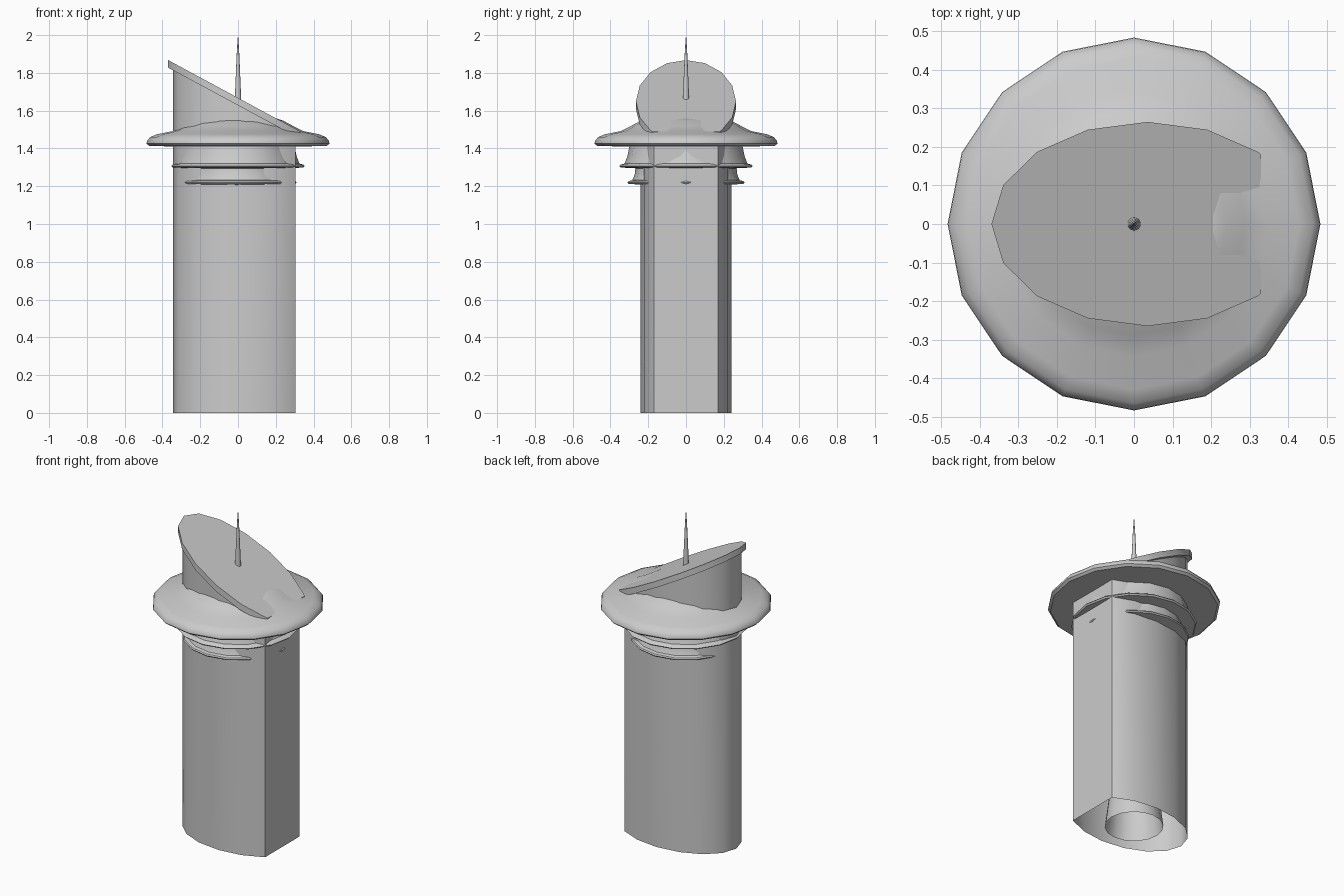
import bpy, bmesh, math

if "Cube" in bpy.data.objects:
    bpy.data.objects.remove(bpy.data.objects["Cube"])

SEG = 16


def make(name, verts, faces, angle):
    me = bpy.data.meshes.new(name)
    me.from_pydata(verts, [], faces)
    bm = bmesh.new()
    bm.from_mesh(me)
    bmesh.ops.recalc_face_normals(bm, faces=bm.faces)
    bm.to_mesh(me)
    bm.free()
    ob = bpy.data.objects.new(name, me)
    bpy.context.collection.objects.link(ob)
    bpy.ops.object.select_all(action='DESELECT')
    ob.select_set(True)
    bpy.context.view_layer.objects.active = ob
    bpy.ops.object.shade_smooth_by_angle(angle=math.radians(angle))
    return ob


def bridge(rows, n):
    return [(r * n + i, r * n + (i + 1) % n, (r + 1) * n + (i + 1) % n, (r + 1) * n + i)
            for r in range(rows - 1) for i in range(n)]


def lathe(name, profile, n=SEG):
    verts = [(r * math.cos(math.tau * i / n), r * math.sin(math.tau * i / n), z)
             for r, z in profile for i in range(n)]
    return make(name, verts, bridge(len(profile), n), 40)


def flat_ellipse(rx, ry, cut, cx=0.035):
    """Sixteen-sided ellipse with its +x end cut off flat at x = cut."""
    e = [(cx + rx * math.cos(math.tau * i / SEG), ry * math.sin(math.tau * i / SEG))
         for i in range(SEG)]
    out = []
    for i, a in enumerate(e):
        b = e[(i + 1) % SEG]
        if a[0] <= cut:
            out.append(a)
        if (a[0] - cut) * (b[0] - cut) < 0:
            t = (cut - a[0]) / (b[0] - a[0])
            out.append((cut, a[1] + t * (b[1] - a[1])))
    return out


def slant(x):
    return 1.668 - 0.54 * x


# Hollow outer shaft with a slanted top, open at the bottom
o = flat_ellipse(0.38, 0.24, 0.304)
n = len(o)
make("shaft", [(x, y, 0) for x, y in o] + [(x, y, slant(x) - 0.02) for x, y in o],
     bridge(2, n), 40)

# Slanted dial plate
o = flat_ellipse(0.405, 0.265, 0.33)
n = len(o)
make("dial_plate",
     [(x, y, slant(x) - 0.04) for x, y in o] + [(x, y, slant(x)) for x, y in o],
     bridge(2, n) + [tuple(range(n)), tuple(range(n, 2 * n))], 30)

# Turned column: inner tapered core, two stepped collars and the domed brim
lathe("column", [
    (0.165, 0), (0.14, 0.2), (0.12, 0.6), (0.13, 1.0), (0.2, 1.205),
    (0.305, 1.213), (0.31, 1.22), (0.305, 1.227), (0.285, 1.232), (0.272, 1.26), (0.268, 1.295),
    (0.345, 1.299), (0.353, 1.307), (0.345, 1.315), (0.325, 1.32), (0.31, 1.36), (0.30, 1.41),
    (0.47, 1.413), (0.484, 1.425), (0.482, 1.44), (0.465, 1.46), (0.43, 1.475),
    (0.345, 1.492), (0.29, 1.52), (0.24, 1.547), (0.21, 1.557), (0.1, 1.57)])

# Pointed gnomon
lathe("gnomon", [(0.017, 1.66), (0.012, 1.78), (0.006, 1.92), (0.0005, 2.0)])
